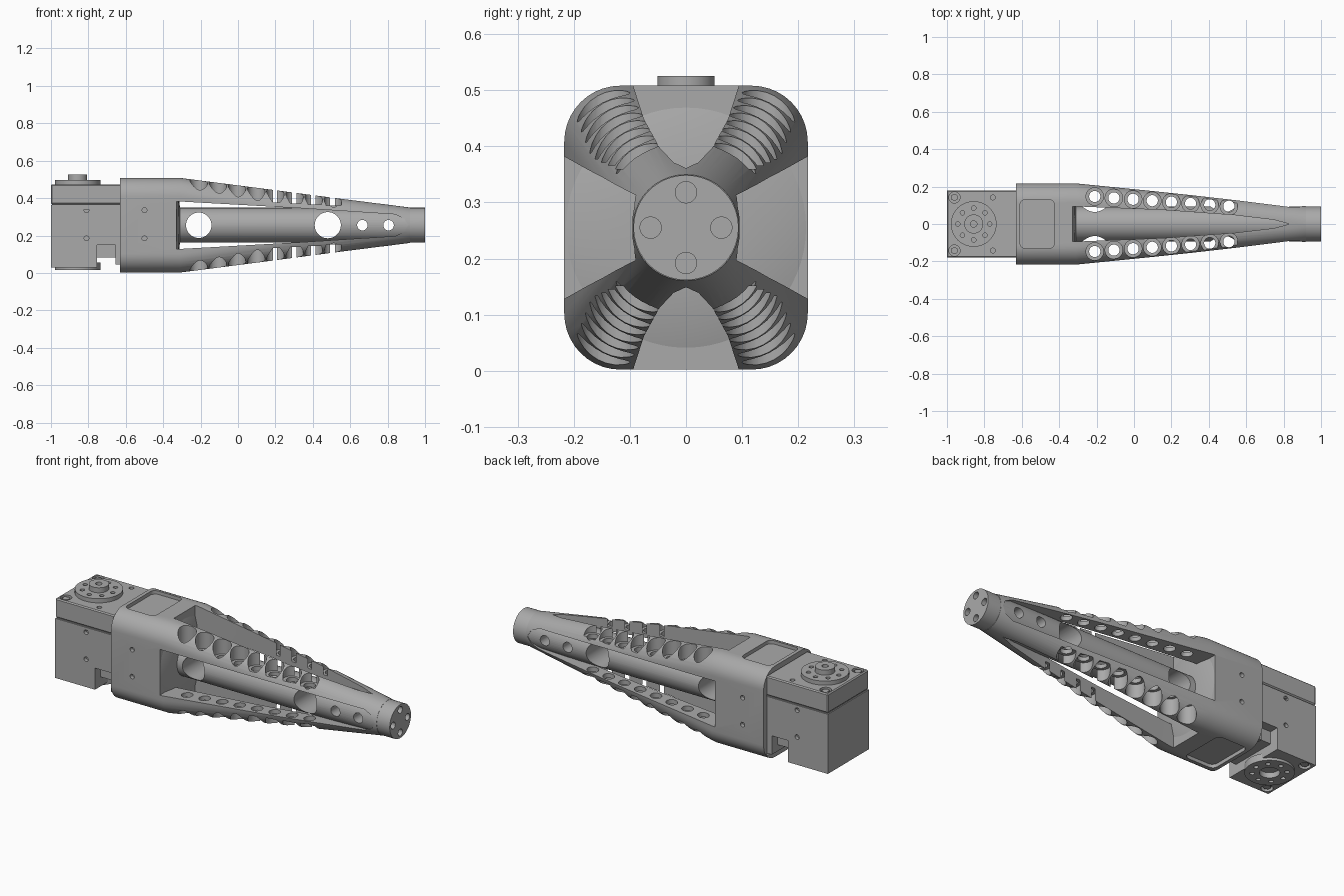
import bpy, bmesh, math
from mathutils import Matrix, Vector

cube = bpy.data.objects.get("Cube")
if cube:
    bpy.data.objects.remove(cube, do_unlink=True)

CZ = 0.255  # height of the long axis

grey = bpy.data.materials.new("metal grey")
grey.use_nodes = True
COLOR = (0.4, 0.4, 0.4, 1)
grey.diffuse_color = COLOR
for node in grey.node_tree.nodes:
    if node.type == 'BSDF_PRINCIPLED':
        node.inputs["Base Color"].default_value = COLOR
        node.inputs["Roughness"].default_value = 0.5

parts = []


def finish(name, bm):
    bmesh.ops.recalc_face_normals(bm, faces=bm.faces)
    mesh = bpy.data.meshes.new(name)
    bm.to_mesh(mesh)
    bm.free()
    mesh.materials.append(grey)
    ob = bpy.data.objects.new(name, mesh)
    bpy.context.scene.collection.objects.link(ob)
    parts.append(ob)
    return ob


def cylinders(name, specs, n=32):
    """Each spec is axis, start point, radius, length."""
    bm = bmesh.new()
    for axis, start, r, length in specs:
        d = Vector([axis == a for a in 'xyz'])
        rot = d.to_track_quat('Z', 'Y').to_matrix().to_4x4()
        mat = Matrix.Translation(Vector(start) + d * length / 2) @ rot
        bmesh.ops.create_cone(bm, cap_ends=True, segments=n, radius1=r,
                              radius2=r, depth=length, matrix=mat)
    return finish(name, bm)


def box(name, lo, hi, bevel=0, axis=None, segments=1):
    """Box between two corners; bevel all edges or only those along an axis."""
    bm = bmesh.new()
    lo, hi = Vector(lo), Vector(hi)
    bmesh.ops.create_cube(bm, size=1, matrix=Matrix.Translation((lo + hi) / 2)
                          @ Matrix.Diagonal((*(hi - lo), 1)))
    if bevel:
        edges = [e for e in bm.edges if axis is None or
                 abs((e.verts[0].co - e.verts[1].co)[axis]) > 1e-4]
        bmesh.ops.bevel(bm, geom=edges, offset=bevel, segments=segments,
                        profile=0.5, affect='EDGES')
    return finish(name, bm)


def prism(name, points, axis, half):
    """Extrude an outline of (x, other) points along y or z."""
    bm = bmesh.new()
    place = (lambda p, h: (p[0], h, p[1])) if axis == 'y' else \
            (lambda p, h: (p[0], p[1], CZ + h))
    rings = [[bm.verts.new(place(p, h)) for p in points] for h in (-half, half)]
    bridge(bm, rings)
    return finish(name, bm)


def bridge(bm, rings):
    for a, b in zip(rings, rings[1:]):
        for i in range(len(a)):
            j = (i + 1) % len(a)
            bm.faces.new((a[i], a[j], b[j], b[i]))
    bm.faces.new(rings[0])
    bm.faces.new(rings[-1])


def cut(target, *cutters):
    for c in cutters:
        mod = target.modifiers.new("cut", 'BOOLEAN')
        mod.operation, mod.solver, mod.object = 'DIFFERENCE', 'EXACT', c
        dg = bpy.context.evaluated_depsgraph_get()
        dg.update()
        mesh = bpy.data.meshes.new_from_object(target.evaluated_get(dg))
        target.modifiers.clear()
        target.data = mesh
        parts.remove(c)
        bpy.data.objects.remove(c, do_unlink=True)


def section(hy, hz, r, n=10):
    out = []
    for k, (sy, sz) in enumerate([(1, 1), (-1, 1), (-1, -1), (1, -1)]):
        for i in range(n + 1):
            t = math.pi / 2 * (k + i / n)
            out.append((sy * (hy - r) + r * math.cos(t),
                        CZ + sz * (hz - r) + r * math.sin(t)))
    return out


def mirrored(half_profile):
    """Symmetric outline from (x, half width) points, ending in a tip."""
    return half_profile + [(x, -w) for x, w in reversed(half_profile[:-1])]


# Housing and four-legged frame, lofted then cut open
bm = bmesh.new()
loft = [(-0.63, 0.217, 0.253, 0.1), (-0.31, 0.217, 0.253, 0.1),
        (0.92, 0.0945, 0.0945, 0.0935)]
bridge(bm, [[bm.verts.new((x, y, z)) for y, z in section(hy, hz, r)]
            for x, hy, hz, r in loft])
frame = finish("housing_and_legs", bm)

side = mirrored([(-0.33, 0.128), (0.35, 0.09), (0.84, 0.058), (0.89, 0.035), (0.91, 0)])
top = mirrored([(-0.33, 0.095), (0.15, 0.075), (0.54, 0.047), (0.75, 0.022), (0.83, 0)])
cut(frame,
    prism("side_window", [(x, CZ + w) for x, w in side], 'y', 0.4),
    prism("top_window", top, 'z', 0.4))

# Counterbored lightening holes along the legs
shafts, bores = [], []
for i in range(8):
    x = -0.21 + i * 0.1025
    y = 0.147 - i * 0.0075
    floor = 0.128 - (x + 0.33) * 0.058 + 0.025
    for s in (-1, 1):
        shafts.append(('z', (x, s * y, -0.1), 0.03, 0.8))
        bores.append(('z', (x, s * y, CZ + floor), 0.047, 0.3))
        bores.append(('z', (x, s * y, CZ - floor - 0.3), 0.047, 0.3))
cut(frame, cylinders("shafts", shafts), cylinders("bores", bores))

# Motor pocket, shallow label recesses and side screw holes
cut(frame, box("pocket", (-0.7, -0.185, 0.035), (-0.45, 0.185, 0.478)))
for z in (0.508 - 0.02, 0.002 - 0.08):
    cut(frame, box("recess", (-0.61, -0.13, z), (-0.425, 0.13, z + 0.1),
                   0.03, 2, 6))
cut(frame, cylinders("screw_holes", [('y', (-0.5, s * 0.21 - 0.015, z), 0.013, 0.03)
                                     for s in (-1, 1) for z in (0.185, 0.335)], 16))

# Central tube with cross holes and end bolt holes
tube = cylinders("central_tube", [('x', (-0.34, 0, CZ), 0.0935, 1.34)], 64)
cut(tube, cylinders("cross_holes", [('y', (x, -0.3, CZ), r, 0.6) for x, r in
                                    ((-0.21, 0.068), (0.48, 0.07),
                                     (0.665, 0.028), (0.805, 0.028))], 40))
cut(tube, cylinders("end_holes", [('x', (0.95, 0.063 * a, CZ + 0.063 * b), 0.019, 0.1)
                                  for a, b in ((1, 0), (-1, 0), (0, 1), (0, -1))], 24))

# Shallow domed collar where the tube meets the housing
bm = bmesh.new()
bridge(bm, [[bm.verts.new((x, r * math.cos(k * math.tau / 64),
                           CZ + r * math.sin(k * math.tau / 64)))
             for k in range(64)]
            for x, r in ((-0.36, 0.214), (-0.33, 0.214), (-0.318, 0.17), (-0.31, 0.09))])
finish("tube_collar", bm)

# Motor body with a stepped underside, and its lid
motor = prism("motor_body", [(-1, 0.03), (-0.755, 0.03), (-0.755, 0.15), (-0.655, 0.15),
                             (-0.655, 0.045), (-0.46, 0.045), (-0.46, 0.362),
                             (-1, 0.362)], 'y', 0.18)
cut(motor, cylinders("screw_holes", [('y', (-0.81, s * 0.18 - 0.02, z), 0.013, 0.04)
                                     for s in (-1, 1) for z in (0.185, 0.335)], 16))
box("motor_seam", (-0.994, -0.174, 0.34), (-0.47, 0.174, 0.38))
box("motor_underside_block", (-0.77, -0.13, 0.082), (-0.64, 0.13, 0.2))
lid = box("motor_lid", (-1, -0.18, 0.367), (-0.46, 0.18, 0.474), 0.006)
corners = [(x, s * 0.142, r) for s in (-1, 1) for x, r in ((-0.96, 0.03), (-0.755, 0.013))]
cut(lid, cylinders("lid_holes", [('z', (x, y, 0.455), r, 0.1) for x, y, r in corners], 20))
cut(motor, cylinders("base_holes", [('z', (x, y, -0.05), r, 0.1) for x, y, r in corners
                                    if r > 0.02], 20))
cylinders("corner_screws", [('z', (-0.96, s * 0.142, z), 0.02, 0.02)
                            for s in (-1, 1) for z in (0.45, 0.035)], 6)

# Output discs on top and bottom, each with a ring of bolt holes
HX = -0.857


def bolt_ring(z):
    return cylinders("bolt_ring", [('z', (HX + 0.085 * math.cos(k * math.pi / 4),
                                          0.085 * math.sin(k * math.pi / 4), z),
                                    0.012, 0.1) for k in range(8)], 16)


upper = cylinders("upper_disc", [('z', (HX, 0, 0.46), 0.122, 0.037)], 48)
cut(upper, bolt_ring(0.48))
lower = cylinders("lower_disc", [('z', (HX, 0, 0.016), 0.122, 0.04)], 48)
cut(lower, bolt_ring(-0.065), cylinders("bore", [('z', (HX, 0, -0.05), 0.05, 0.095)]))
cut(motor, cylinders("clearance", [('z', (HX, 0, -0.05), 0.1, 0.1)]))
hub = cylinders("upper_hub", [('z', (HX, 0, 0.48), 0.051, 0.045)], 40)
cut(hub, cylinders("hub_hole", [('z', (HX, 0, 0.5), 0.017, 0.1)], 20))

# Smooth round surfaces, keep sharp edges
bpy.ops.object.select_all(action='DESELECT')
for ob in parts:
    if not ob.data.materials:
        ob.data.materials.append(grey)
    ob.select_set(True)
bpy.context.view_layer.objects.active = frame
bpy.ops.object.shade_smooth_by_angle(angle=math.radians(30))
